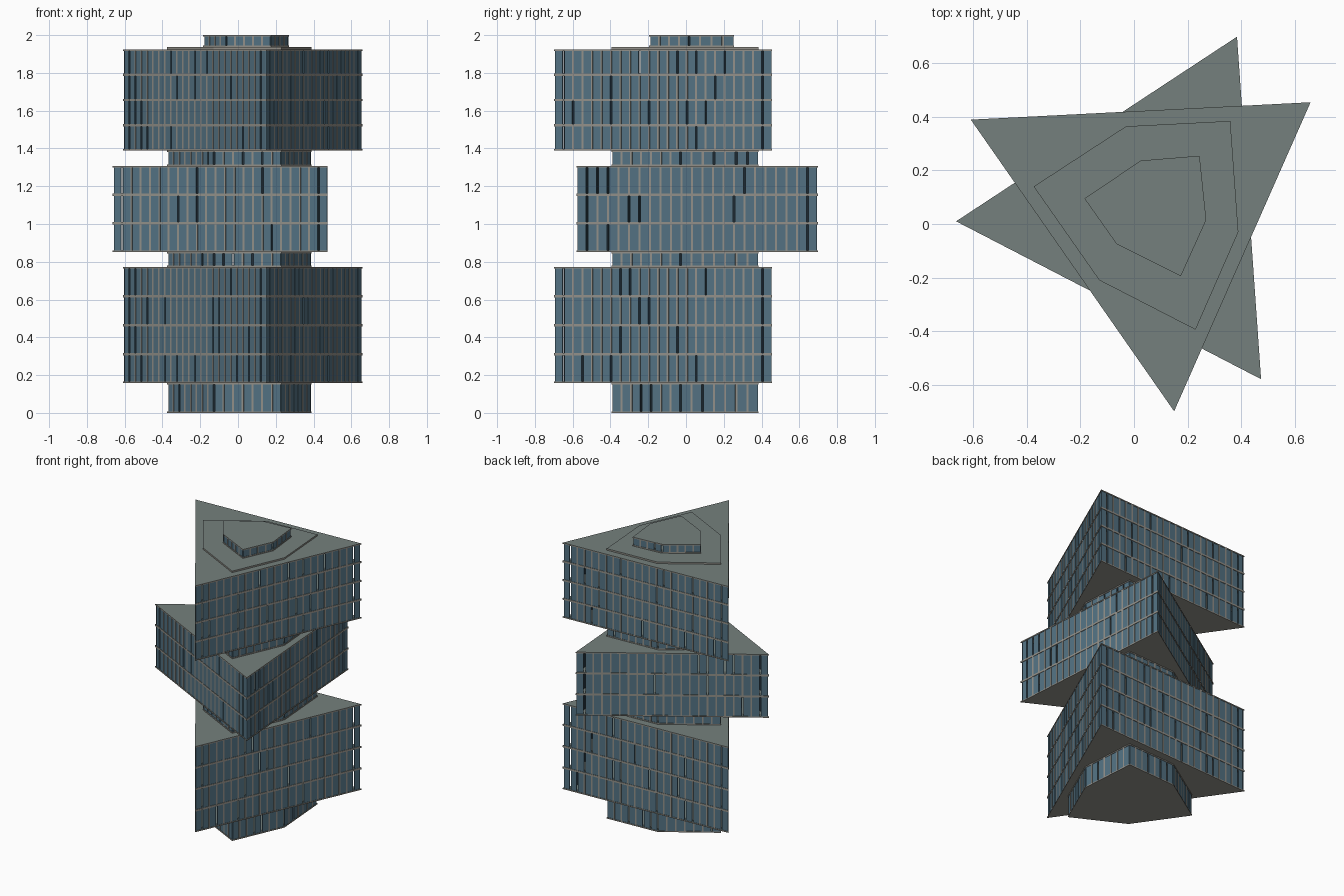
import bpy, bmesh, random
from mathutils import Vector, Matrix

random.seed(4)
cube = bpy.data.objects.get("Cube")
if cube:
    bpy.data.objects.remove(cube, do_unlink=True)


def material(name, rgb):
    """Flat material from 0-255 screen values."""
    lin = [((c / 255 + 0.055) / 1.055) ** 2.4 for c in rgb] + [1.0]
    m = bpy.data.materials.new(name)
    m.use_nodes = True
    m.diffuse_color = lin
    bsdf = next(n for n in m.node_tree.nodes if n.type == 'BSDF_PRINCIPLED')
    bsdf.inputs["Base Color"].default_value = lin
    bsdf.inputs["Roughness"].default_value = 0.7
    return m


GLASS = material("blue_glass", (84, 115, 132))
DARK = material("dark_interior", (34, 48, 58))
CONCRETE = material("pale_concrete", (148, 146, 139))
ROOF = material("grey_green_roof", (117, 128, 125))

# Counter-clockwise plan outlines
WIDE = [(0.15, -0.70), (0.66, 0.455), (-0.61, 0.39)]
TURNED = [(0.475, -0.58), (0.385, 0.70), (-0.665, 0.01)]
CORE = [(0.23, -0.395), (0.39, -0.03), (0.36, 0.385),
        (-0.03, 0.365), (-0.375, 0.14), (-0.13, -0.21)]
PENTHOUSE = [(0.175, -0.195), (0.27, 0.015), (0.245, 0.255),
             (0.025, 0.237), (-0.185, 0.095), (-0.065, -0.075)]
PITCH, GAP, MARGIN = 0.056, 0.011, 0.007


def finish(bm, name, mats):
    mesh = bpy.data.meshes.new(name)
    bm.to_mesh(mesh)
    bm.free()
    for m in mats:
        mesh.materials.append(m)
    obj = bpy.data.objects.new(name, mesh)
    bpy.context.collection.objects.link(obj)
    return obj


def add_slab(bm, outline, z0, z1):
    """Extruded plan; upward faces take the roof colour."""
    face = bm.faces.new([bm.verts.new((x, y, z0)) for x, y in outline])
    top = bmesh.ops.extrude_face_region(bm, geom=[face])["geom"]
    for v in top:
        if isinstance(v, bmesh.types.BMVert):
            v.co.z = z1
    bmesh.ops.recalc_face_normals(bm, faces=bm.faces)
    bm.normal_update()
    for f in bm.faces:
        f.material_index = 1 if f.normal.z > 0.5 else 0


def add_box(bm, a, along, inward, s0, s1, d0, d1, z0, z1):
    """Box in wall coordinates; its inner face takes the second colour."""
    basis = Matrix((along, inward, (0, 0, 1))).transposed().to_4x4()
    size = Matrix.Diagonal((s1 - s0, d1 - d0, z1 - z0, 1))
    centre = Vector(a).to_3d() + along * (s0 + s1) / 2 + inward * (d0 + d1) / 2
    centre.z = (z0 + z1) / 2
    verts = bmesh.ops.create_cube(
        bm, size=1, matrix=Matrix.Translation(centre) @ basis @ size)["verts"]
    for f in {f for v in verts for f in v.link_faces}:
        f.normal_update()
        f.material_index = 1 if f.normal.dot(inward) > 0.5 else 0


def glazed_block(name, outline, z0, z1, floors, open_ends=False):
    """Stack of floor slabs wrapped by panes, mullions and a few open slots."""
    height = (z1 - z0) / floors
    slabs, panes, bars = bmesh.new(), bmesh.new(), bmesh.new()

    # Floor slabs, slimmer at the bottom and top
    levels = [(z0, z0 + 0.008)]
    levels += [(z0 + i * height - 0.0065, z0 + i * height + 0.0065)
               for i in range(1, floors)]
    levels += [(z1 - 0.008, z1)]
    for lo, hi in levels:
        add_slab(slabs, outline, lo, hi)

    # Facades
    for i, a in enumerate(outline):
        edge = (Vector(outline[(i + 1) % len(outline)]) - Vector(a)).to_3d()
        length, along = edge.length, edge.normalized()
        inward = Vector((-along.y, along.x, 0))
        count = max(2, round(length / PITCH))
        step = length / count
        for (_, lo), (hi, _) in zip(levels, levels[1:]):
            for c in range(count):
                start = MARGIN if c == 0 else c * step + GAP / 2
                end = length - MARGIN if c == count - 1 else (c + 1) * step - GAP / 2
                add_box(panes, a, along, inward, start, end, 0.003, 0.009, lo, hi)
                at_end = open_ends and c in (1, count - 1)
                if c and not at_end and random.random() > 0.14:
                    s = c * step
                    add_box(bars, a, along, inward, s - GAP / 2, s + GAP / 2,
                            0.001, 0.009, lo, hi)

    finish(slabs, name + "_floors", [CONCRETE, ROOF])
    finish(panes, name + "_panes", [GLASS, DARK])
    finish(bars, name + "_mullions", [CONCRETE, DARK])


# Triangular blocks
glazed_block("lower_block", WIDE, 0.158, 0.772, 4, True)
glazed_block("middle_block", TURNED, 0.853, 1.307, 3, True)
glazed_block("upper_block", WIDE, 1.388, 1.925, 4, True)

# Recessed core storeys between the blocks
glazed_block("base_core", CORE, 0.0, 0.158, 1)
glazed_block("lower_neck", CORE, 0.772, 0.853, 1)
glazed_block("upper_neck", CORE, 1.307, 1.388, 1)

# Roof plinth and penthouse
plinth = bmesh.new()
add_slab(plinth, CORE, 1.925, 1.936)
finish(plinth, "roof_plinth", [CONCRETE, ROOF])
glazed_block("penthouse", PENTHOUSE, 1.936, 2.0, 1)
